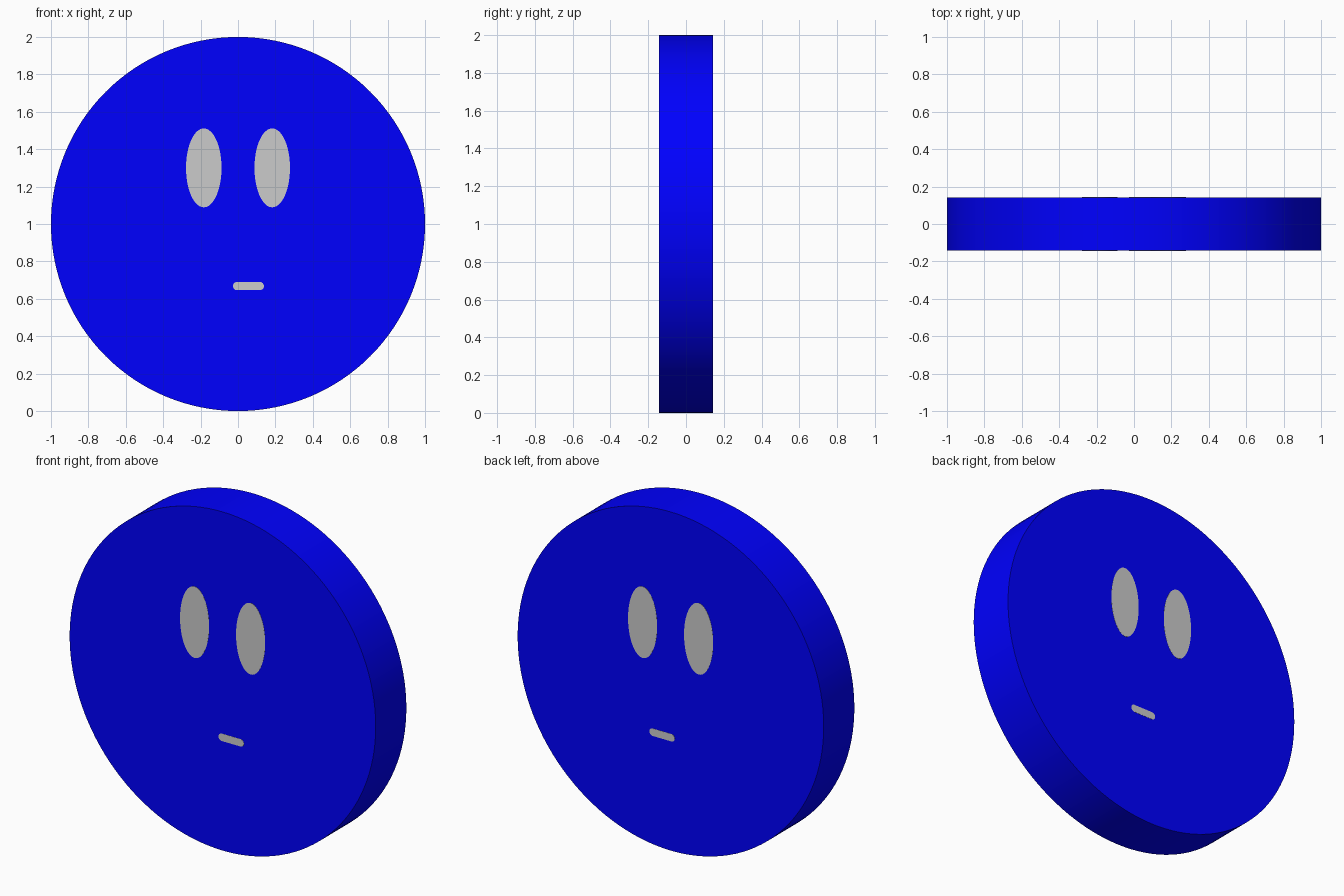
import bpy, bmesh
from math import sin, cos, pi, radians

if "Cube" in bpy.data.objects:
    bpy.data.objects.remove(bpy.data.objects["Cube"])

HALF = 0.143  # half thickness of the disc


def ellipse(cx, cz, rx, rz, n):
    return [(cx + rx * cos(2 * pi * i / n), cz + rz * sin(2 * pi * i / n)) for i in range(n)]


def capsule(x0, x1, cz, r, n=12):
    right = [(x1 - r + r * cos(a), cz + r * sin(a)) for a in (pi * i / n - pi / 2 for i in range(n + 1))]
    left = [(x0 + r - r * cos(a), cz - r * sin(a)) for a in (pi * i / n - pi / 2 for i in range(n + 1))]
    return right + left


def extrude(name, outline, half, mat=None):
    """Solid made from an x-z outline, centred on y = 0."""
    bm = bmesh.new()
    face = bm.faces.new([bm.verts.new((x, -half, z)) for x, z in outline])
    new = bmesh.ops.extrude_face_region(bm, geom=[face], use_keep_orig=True)["geom"]
    bmesh.ops.translate(bm, vec=(0, 2 * half, 0),
                        verts=[v for v in new if isinstance(v, bmesh.types.BMVert)])
    bmesh.ops.recalc_face_normals(bm, faces=bm.faces)
    mesh = bpy.data.meshes.new(name)
    bm.to_mesh(mesh)
    bm.free()
    obj = bpy.data.objects.new(name, mesh)
    bpy.context.collection.objects.link(obj)
    if mat:
        mesh.materials.append(mat)
    bpy.ops.object.select_all(action='DESELECT')
    obj.select_set(True)
    bpy.context.view_layer.objects.active = obj
    bpy.ops.object.shade_smooth_by_angle(angle=radians(30))
    return obj


blue = bpy.data.materials.new("blue")
blue.diffuse_color = (0.0, 0.0, 1.0, 1)
blue.use_nodes = True
blue.node_tree.nodes["Principled BSDF"].inputs["Base Color"].default_value = blue.diffuse_color

# Round head
extrude("head_disc", ellipse(0, 1, 1, 1, 128), HALF, blue)

# Eyes and mouth run through the disc and show on both faces
for name, side in (("left_eye", -1), ("right_eye", 1)):
    extrude(name, ellipse(side * 0.183, 1.30, 0.095, 0.211, 64), HALF + 0.001)
extrude("mouth", capsule(-0.027, 0.139, 0.668, 0.022), HALF + 0.001)
